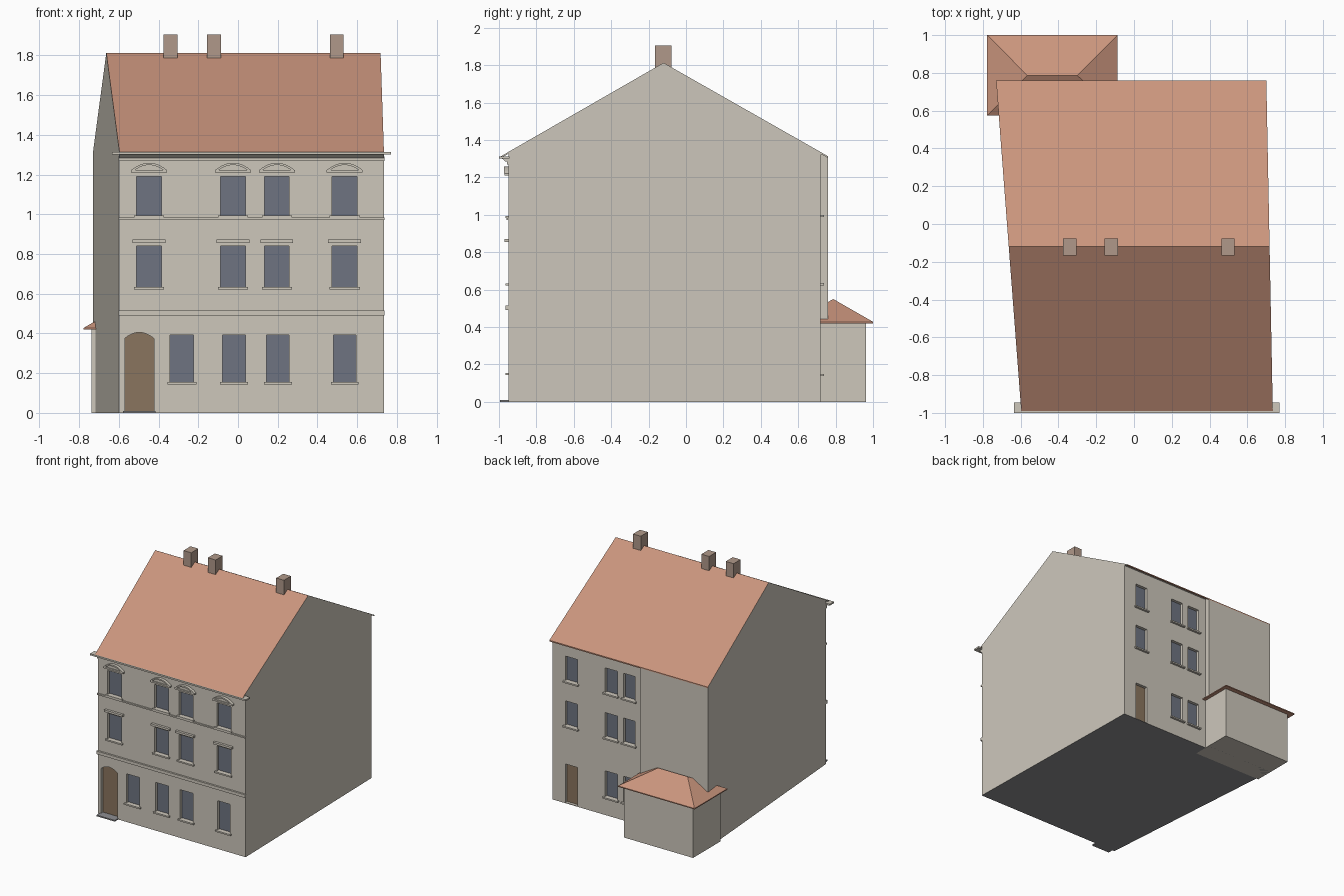
import bpy, bmesh, math

if "Cube" in bpy.data.objects:
    bpy.data.objects.remove(bpy.data.objects["Cube"])


def material(name, r, g, b):
    lin = [((c / 255 + 0.055) / 1.055) ** 2.4 for c in (r, g, b)]
    m = bpy.data.materials.new(name)
    m.diffuse_color = (*lin, 1)
    m.use_nodes = True
    m.node_tree.nodes["Principled BSDF"].inputs["Base Color"].default_value = m.diffuse_color
    return m


WALL = material("cream plaster", 205, 199, 187)
ROOF = material("terracotta tile", 202, 149, 125)
GLASS = material("blue grey glass", 110, 116, 129)
DOOR = material("brown wood", 138, 117, 94)
BRICK = material("chimney brick", 176, 153, 138)
STONE = material("grey stone", 142, 142, 145)


def build(name, verts, faces, *mats):
    bm = bmesh.new()
    vs = [bm.verts.new(v) for v in verts]
    for f in faces:
        bm.faces.new([vs[i] for i in f])
    bmesh.ops.recalc_face_normals(bm, faces=bm.faces)
    me = bpy.data.meshes.new(name)
    bm.to_mesh(me)
    bm.free()
    for m in mats:
        me.materials.append(m)
    ob = bpy.data.objects.new(name, me)
    bpy.context.collection.objects.link(ob)
    return ob


def loft(name, a, b, *mats):
    """Closed solid between two matching outlines."""
    n = len(a)
    faces = [tuple(range(n)), tuple(range(n, 2 * n))]
    faces += [(i, (i + 1) % n, n + (i + 1) % n, n + i) for i in range(n)]
    return build(name, list(a) + list(b), faces, *mats)


def prism(name, outline, y0, y1, *mats):
    """Extrude an x-z outline along y."""
    return loft(name, [(x, y0, z) for x, z in outline], [(x, y1, z) for x, z in outline], *mats)


def box(name, x0, x1, y0, y1, z0, z1, *mats):
    return prism(name, [(x0, z0), (x1, z0), (x1, z1), (x0, z1)], y0, y1, *mats)


def join(name, obs):
    bpy.ops.object.select_all(action='DESELECT')
    for o in obs:
        o.select_set(True)
    bpy.context.view_layer.objects.active = obs[0]
    if len(obs) > 1:
        bpy.ops.object.join()
    obs[0].name = name
    return obs[0]


def cut(ob, cutter):
    bpy.ops.object.select_all(action='DESELECT')
    bpy.context.view_layer.objects.active = ob
    ob.select_set(True)
    mod = ob.modifiers.new("cut", 'BOOLEAN')
    mod.object, mod.operation, mod.solver = cutter, 'DIFFERENCE', 'EXACT'
    bpy.ops.object.modifier_apply(modifier=mod.name)
    bpy.data.objects.remove(cutter)


# The side walls are slightly skewed in plan
def left(y):
    return -0.60 - 0.076 * (y + 0.95)


def right(y):
    return 0.734 - 0.0195 * (y + 0.95)


def along_house(name, profile, *mats):
    return loft(name, [(left(y), y, z) for y, z in profile],
                [(right(y), y, z) for y, z in profile], *mats)


def arch(x0, x1, z0, rise, n=12):
    pts = []
    for i in range(n + 1):
        t = i / n * 2 - 1
        pts.append(((x0 + x1) / 2 + t * (x1 - x0) / 2, z0 + rise * (1 - t * t)))
    return pts


FRONT, BACK, EAVE, DEPTH = -0.95, 0.72, 0.76, 0.03

# House body with gables, and the recessed part of the back wall
house = along_house("house_walls", [(FRONT, 0), (EAVE, 0), (EAVE, 1.305), (-0.12, 1.805),
                                    (FRONT, 1.328)], WALL, STONE)
cut(house, box("recess_cutter", -0.115, 0.9, BACK, 0.9, -0.1, 1.32, WALL))

# Openings: x0, x1, z0, z1
upper_x = [(-0.51, -0.385), (-0.088, 0.038), (0.133, 0.258), (0.474, 0.60)]
ground_x = [(-0.343, -0.223), (-0.078, 0.038), (0.143, 0.258), (0.48, 0.594)]
back_x = [(0.475, 0.585), (0.115, 0.225), (-0.045, 0.06)]
front_windows = [(a, b, 0.995, 1.19) for a, b in upper_x]
front_windows += [(a, b, 0.633, 0.84) for a, b in upper_x]
front_windows += [(a, b, 0.155, 0.393) for a, b in ground_x]
back_windows = [(a, b, z0, z1) for z0, z1 in ((1.0, 1.20), (0.635, 0.835)) for a, b in back_x]
back_windows += [(a, b, 0.15, 0.36) for a, b in back_x[1:]]
back_door = (0.475, 0.585, 0.005, 0.32)
door_shape = [(-0.424, 0.01), (-0.57, 0.01)] + arch(-0.57, -0.424, 0.375, 0.03)

cutters, panes, sills = [], [], []
for x0, x1, z0, z1 in front_windows:
    cutters.append(box("c", x0, x1, FRONT - 0.1, FRONT + DEPTH, z0, z1, WALL))
    panes.append(box("p", x0, x1, FRONT + DEPTH - 0.006, FRONT + DEPTH + 0.002, z0, z1, GLASS))
    sills.append(box("s", x0 - 0.013, x1 + 0.013, FRONT - 0.015, FRONT + 0.005,
                     z0 - 0.012, z0, WALL))
for x0, x1, z0, z1 in back_windows:
    cutters.append(box("c", x0, x1, BACK - DEPTH, BACK + 0.1, z0, z1, WALL))
    panes.append(box("p", x0, x1, BACK - DEPTH - 0.002, BACK - DEPTH + 0.006, z0, z1, GLASS))
    sills.append(box("s", x0 - 0.013, x1 + 0.013, BACK - 0.005, BACK + 0.018,
                     z0 - 0.012, z0, WALL))
x0, x1, z0, z1 = back_door
cutters.append(box("c", x0, x1, BACK - DEPTH, BACK + 0.1, z0, z1, WALL))
cutters.append(prism("c", door_shape, FRONT - 0.1, FRONT + DEPTH, WALL))
cut(house, join("opening_cutter", cutters))
for p in house.data.polygons:
    p.material_index = 1 if p.normal.z < -0.9 and p.center.z < 0.003 else 0
join("window_panes", panes)
join("window_sills", sills)

# Doors and doorstep
box("back_door", x0, x1, BACK - DEPTH - 0.002, BACK - DEPTH + 0.006, z0, z1, DOOR)
prism("front_door", door_shape, FRONT + DEPTH - 0.006, FRONT + DEPTH + 0.002, DOOR)
box("doorstep", -0.58, -0.415, -0.995, -0.91, 0, 0.01, STONE)

# Facade bands
for name, za, zb, out in (("lower_band", 0.49, 0.515, 0.015), ("upper_band", 0.972, 0.983, 0.01)):
    box(name, -0.602, 0.737, FRONT - out, FRONT + 0.005, za, zb, WALL)

# Straight lintels on the middle floor, arched pediments on the top floor
trims = []
for a, b in upper_x:
    trims.append(box("t", a - 0.02, b + 0.02, FRONT - 0.02, FRONT + 0.005, 0.855, 0.872, WALL))
    p, q = a - 0.028, b + 0.028
    trims.append(box("t", p, q, FRONT - 0.02, FRONT + 0.005, 1.21, 1.222, WALL))
    trims.append(prism("t", arch(p + 0.012, q - 0.012, 1.221, 0.03),
                       FRONT - 0.012, FRONT + 0.005, WALL))
    trims.append(prism("t", arch(p, q, 1.222, 0.037) + arch(p + 0.018, q - 0.018, 1.222, 0.026)[::-1],
                       FRONT - 0.024, FRONT + 0.005, WALL))
join("window_hoods", trims)

# Cornice under the front eave
box("cornice_frieze", -0.602, 0.737, FRONT - 0.008, FRONT + 0.005, 1.268, 1.29, WALL)
moulding = [(FRONT + 0.005, 1.284), (FRONT - 0.014, 1.284), (-0.985, 1.302), (FRONT + 0.005, 1.302)]
along_house("cornice_moulding", moulding, WALL)
box("cornice_ledge", -0.635, 0.77, -1.0, FRONT + 0.005, 1.30, 1.313, WALL)

# Main roof: tile slopes and soffit, plaster gable edges
roof = along_house("main_roof", [(-0.99, 1.303), (-0.99, 1.313), (-0.12, 1.813), (EAVE, 1.313),
                                 (EAVE, 1.303), (-0.12, 1.803)], WALL, ROOF)
for p in roof.data.polygons:
    p.material_index = 0 if abs(p.normal.x) > 0.9 else 1

# Chimneys on the ridge
for i, x in enumerate((-0.34, -0.12, 0.497)):
    box(f"chimney_{i + 1}", x - 0.035, x + 0.035, -0.167, -0.077, 1.75, 1.905, BRICK)

# Rear annex with a hipped roof
box("annex_walls", -0.738, -0.115, 0.61, 0.963, 0, 0.425, WALL)
verts = [(x, y, z) for z in (0.42, 0.428)
         for x, y in ((-0.777, 0.575), (-0.087, 0.575), (-0.087, 1.0), (-0.777, 1.0))]
verts += [(-0.565, 0.787, 0.55), (-0.30, 0.787, 0.55)]
build("annex_roof", verts, [(0, 1, 2, 3), (0, 1, 5, 4), (1, 2, 6, 5), (2, 3, 7, 6), (3, 0, 4, 7),
                            (4, 5, 9, 8), (5, 6, 9), (6, 7, 8, 9), (7, 4, 8)], ROOF)
